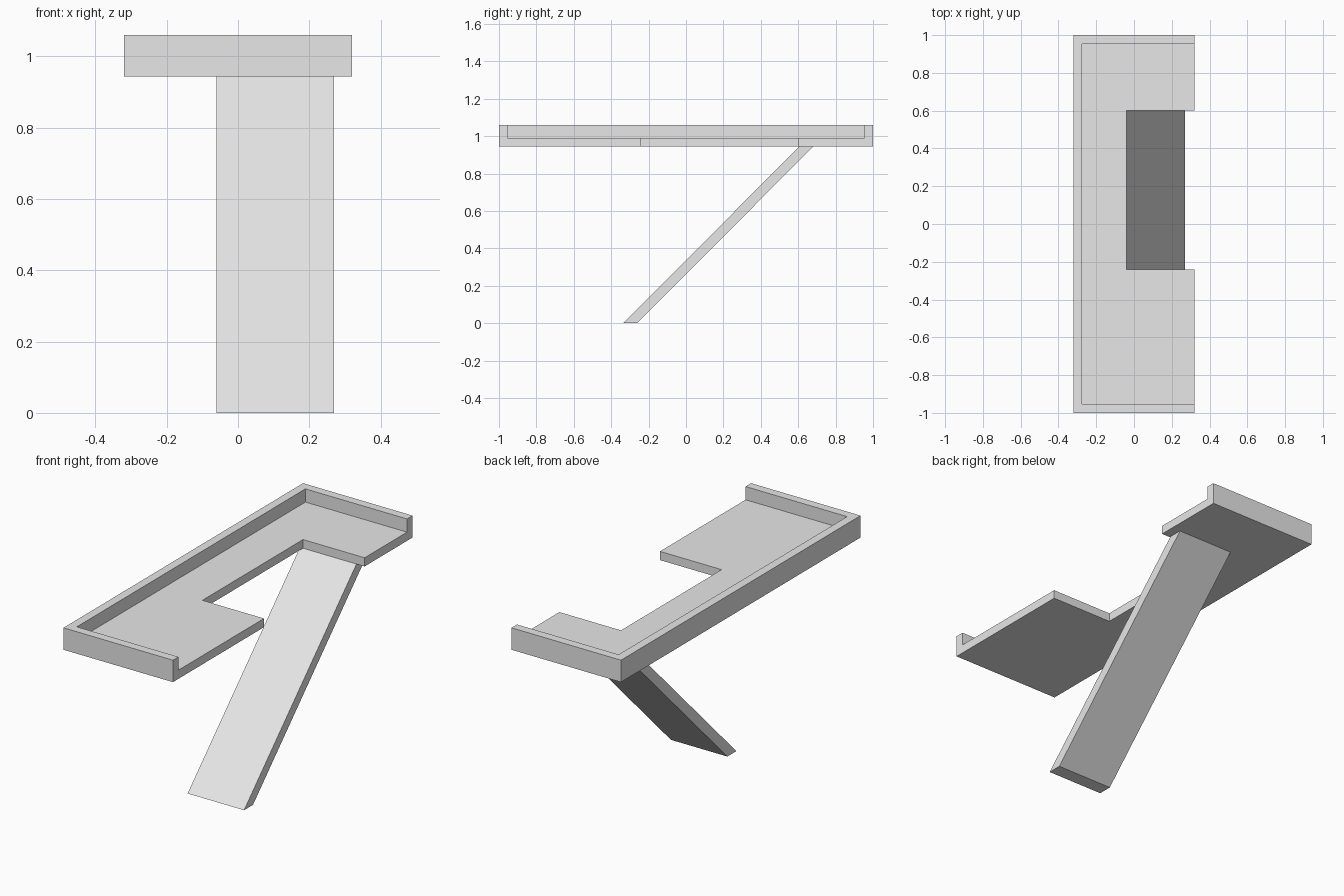
import bpy
import bmesh

old = bpy.data.objects.get("Cube")
if old:
    bpy.data.objects.remove(old, do_unlink=True)

grey = bpy.data.materials.new("light grey")
grey.use_nodes = True
grey.diffuse_color = (0.8, 0.8, 0.8, 1)
grey.node_tree.nodes["Principled BSDF"].inputs["Base Color"].default_value = grey.diffuse_color


def prism(name, profile, direction):
    """Extrude a closed planar profile along a direction."""
    bm = bmesh.new()
    face = bm.faces.new([bm.verts.new(p) for p in profile])
    ext = bmesh.ops.extrude_face_region(bm, geom=[face])
    verts = [g for g in ext["geom"] if isinstance(g, bmesh.types.BMVert)]
    bmesh.ops.translate(bm, verts=verts, vec=direction)
    bmesh.ops.recalc_face_normals(bm, faces=bm.faces)
    mesh = bpy.data.meshes.new(name)
    bm.to_mesh(mesh)
    bm.free()
    mesh.materials.append(grey)
    obj = bpy.data.objects.new(name, mesh)
    bpy.context.collection.objects.link(obj)
    return obj


def box(name, x0, x1, y0, y1, z0, z1):
    base = [(x0, y0, z0), (x1, y0, z0), (x1, y1, z0), (x0, y1, z0)]
    return prism(name, base, (0, 0, z1 - z0))


def cut(target, cutter):
    """Subtract the cutter from the target, then discard the cutter."""
    cutter.hide_render = True
    mod = target.modifiers.new("cut", "BOOLEAN")
    mod.operation = "DIFFERENCE"
    mod.solver = "EXACT"
    mod.object = cutter
    bpy.context.view_layer.objects.active = target
    bpy.ops.object.modifier_apply(modifier=mod.name)
    bpy.data.objects.remove(cutter, do_unlink=True)


UNDERSIDE, FLOOR, RIM = 0.944, 0.99, 1.06
HALF_WIDTH, WALL = 0.32, 0.046

# Platform: a slab hollowed to a tray that is open on its left side
platform = box("platform", -HALF_WIDTH, HALF_WIDTH, -1, 1, UNDERSIDE, RIM)
cut(platform, box("tray_cutter", -HALF_WIDTH + WALL, 0.5, -1 + WALL, 1 - WALL, FLOOR, 1.2))

# Stairwell notch through the floor
cut(platform, box("notch_cutter", -0.04, 0.5, -0.24, 0.6, 0.8, 1.2))

# Sloping ramp from the ground to the edge of the notch
side = [(-0.06, y, z) for y, z in
        ((-0.335, 0), (-0.26, 0), (0.68, UNDERSIDE), (0.605, UNDERSIDE))]
prism("ramp", side, (0.33, 0, 0))
